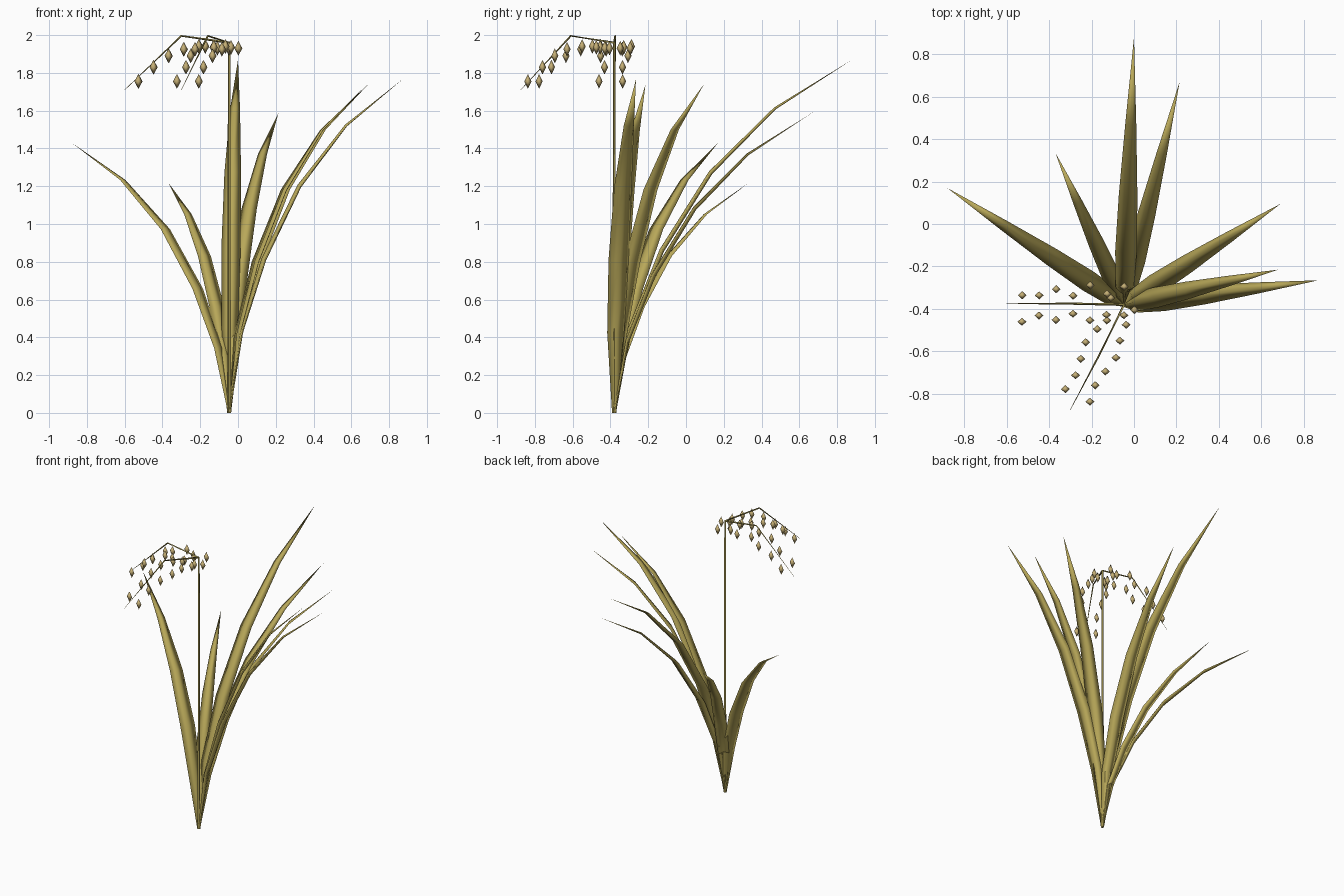
import bpy
from mathutils import Vector

if "Cube" in bpy.data.objects:
    bpy.data.objects.remove(bpy.data.objects["Cube"])

BASE = Vector((-0.047, -0.38, 0))


def material(name, rgb):
    m = bpy.data.materials.new(name)
    m.diffuse_color = (*rgb, 1)
    m.use_nodes = True
    m.node_tree.nodes["Principled BSDF"].inputs["Base Color"].default_value = m.diffuse_color
    return m


LEAF = material("leaf_olive", (0.48, 0.39, 0.10))
STALK = material("stalk_olive", (0.40, 0.33, 0.09))
GRAIN = material("grain_tan", (0.56, 0.43, 0.18))


def add(name, verts, faces, mat, smooth=False):
    me = bpy.data.meshes.new(name)
    me.from_pydata([tuple(v) for v in verts], [], faces)
    me.materials.append(mat)
    me.polygons.foreach_set("use_smooth", [smooth] * len(me.polygons))
    ob = bpy.data.objects.new(name, me)
    bpy.context.collection.objects.link(ob)
    return ob


# Arching blade: shared profile of (reach, height, half width), thin diamond section
PROFILE = [(0, 0, 0.011), (0.067, 0.24, 0.043), (0.2, 0.46, 0.051),
           (0.405, 0.68, 0.044), (0.675, 0.862, 0.026), (1, 1, 0)]


def leaf(name, tip, wide=1.0):
    flat = Vector((tip[0], tip[1], 0)) - BASE
    u = flat.normalized()
    side = Vector((-u.y, u.x, 0))
    mid = [BASE + flat * f + Vector((0, 0, tip[2] * h)) for f, h, w in PROFILE]
    verts, faces = [], []
    for i in range(5):
        t = (mid[i + 1] - mid[max(i - 1, 0)]).normalized()
        inner = t.cross(side)
        w = PROFILE[i][2] * wide
        verts += [mid[i] + side * w, mid[i] + inner * w * 0.25,
                  mid[i] - side * w, mid[i] - inner * w * 0.25]
    verts.append(mid[5])
    for k in range(4):
        j = (k + 1) % 4
        for a in range(0, 16, 4):
            faces.append((a + j, a + k, a + 4 + k, a + 4 + j))
        faces.append((16 + j, 16 + k, 20))
    add(name, verts, [f[::-1] for f in faces], LEAF, True)


TIPS = [(-0.88, 0.17, 1.43, 1.0), (-0.37, 0.335, 1.22, 0.85), (0.0, 0.88, 1.87, 1.0),
        (0.215, 0.67, 1.59, 0.95), (0.69, 0.095, 1.74, 1.0),
        (0.68, -0.215, 1.735, 0.95), (0.87, -0.265, 1.765, 1.05)]
for n, (x, y, z, w) in enumerate(TIPS):
    leaf(f"leaf_{n + 1}", (x, y, z), w)


# Four-sided tapering stalks
def stalk(name, pts, radii):
    pts = [Vector(p) for p in pts]
    verts, faces = [], []
    for i, (p, r) in enumerate(zip(pts, radii)):
        t = (pts[min(i + 1, len(pts) - 1)] - pts[max(i - 1, 0)]).normalized()
        a = t.cross(Vector((0.3, 0.9, 0.1))).normalized()
        b = t.cross(a)
        verts += [p + a * r, p + b * r, p - a * r, p - b * r]
    for i in range(len(pts) - 1):
        for k in range(4):
            j = (k + 1) % 4
            faces.append((i * 4 + k, i * 4 + j, i * 4 + 4 + j, i * 4 + 4 + k))
    e = len(verts)
    faces += [(3, 2, 1, 0), (e - 4, e - 3, e - 2, e - 1)]
    add(name, verts, faces, STALK)


TOP = BASE + Vector((0, 0, 1.96))
stalk("stem", [BASE, TOP], [0.010, 0.007])


# Drooping flower branches, each with seven pairs of diamond grains
def diamond_grains(name, centres):
    verts, faces = [], []
    r, h = 0.021, 0.039
    for c in centres:
        o = len(verts)
        verts += [c + Vector(d) for d in ((r, 0, 0), (0, r * .9, 0), (-r, 0, 0),
                                          (0, -r * .9, 0), (0, 0, h), (0, 0, -h))]
        for k in range(4):
            j = (k + 1) % 4
            faces += [(o + k, o + j, o + 4), (o + j, o + k, o + 5)]
    add(name, verts, faces, GRAIN, True)


HEIGHTS = [1.93, 1.935, 1.94, 1.925, 1.89, 1.83, 1.755]


def branch(name, knee, tip, left, right):
    stalk(name, [TOP, knee, tip], [0.006, 0.005, 0.001])
    u = (Vector((tip[0], tip[1], 0)) - BASE).normalized()
    side = Vector((u.y, -u.x, 0))
    spots = []
    for i, z in enumerate(HEIGHTS):
        c = BASE + u * (0.08 * i) + Vector((0, 0, z))
        spots += [c + side * left[i], c - side * right[i]]
    diamond_grains(name + "_grains", spots)


branch("side_branch", (-0.30, -0.375, 1.996), (-0.60, -0.375, 1.71),
       [.085, .05, .09, .04, .07, .04, .04], [.05, .075, .075, .045, .075, .055, .085])
branch("front_branch", (-0.16, -0.61, 1.996), (-0.30, -0.875, 1.71),
       [.07, .052, .06, .08, .065, .052, .065], [.055, .052, .06, .08, .065, .052, .065])
